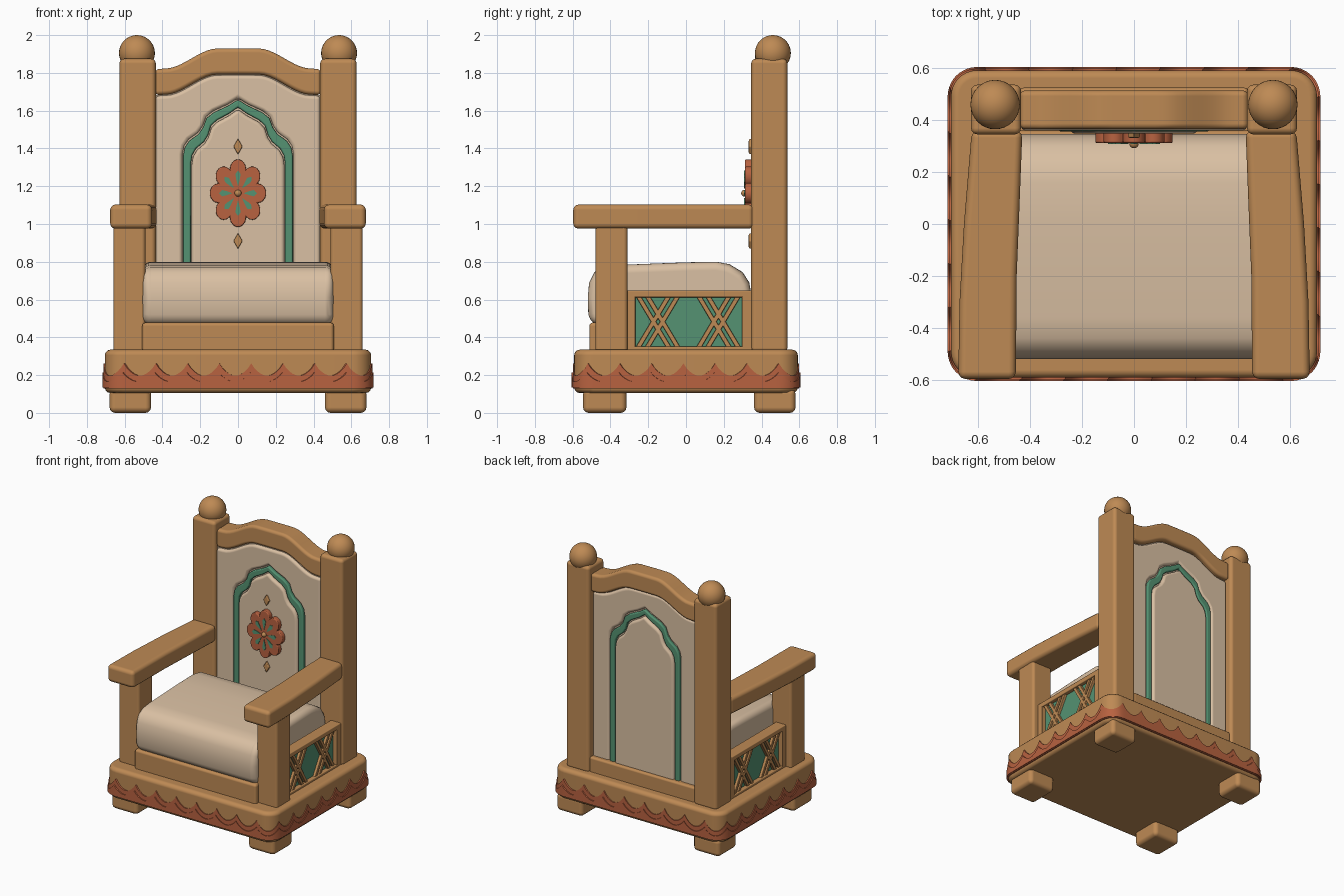
import bpy, bmesh, math
from mathutils import Vector

if "Cube" in bpy.data.objects:
    bpy.data.objects.remove(bpy.data.objects["Cube"])


def material(name, rgb):
    m = bpy.data.materials.new(name)
    m.use_nodes = True
    m.diffuse_color = (*rgb, 1)
    m.node_tree.nodes["Principled BSDF"].inputs["Base Color"].default_value = (*rgb, 1)
    return m


WOOD = material("warm wood", (0.515, 0.254, 0.089))
CREAM = material("cream fabric", (0.70, 0.527, 0.366))
RED = material("terracotta red", (0.479, 0.122, 0.051))
GREEN = material("painted green", (0.089, 0.287, 0.168))


def finish(name, bm, mat, bevel=0, seg=3, mirror=False):
    bmesh.ops.recalc_face_normals(bm, faces=bm.faces)
    me = bpy.data.meshes.new(name)
    bm.to_mesh(me)
    bm.free()
    me.materials.append(mat)
    me.shade_smooth()
    ob = bpy.data.objects.new(name, me)
    bpy.context.collection.objects.link(ob)
    if bevel:
        b = ob.modifiers.new("soft edges", "BEVEL")
        b.width, b.segments = bevel, seg
        b.limit_method, b.angle_limit = "ANGLE", math.radians(40)
        b.harden_normals = True
    else:
        me.set_sharp_from_angle(angle=math.radians(35))
    if mirror:
        ob.modifiers.new("other side", "MIRROR")
    return ob


def prism(name, pts, axis, lo, hi, mat, **kw):
    """Extrude a flat outline along one axis."""
    bm = bmesh.new()
    place = {"x": lambda p, t: (t, p[0], p[1]),
             "y": lambda p, t: (p[0], t, p[1]),
             "z": lambda p, t: (p[0], p[1], t)}[axis]
    low = [bm.verts.new(place(p, lo)) for p in pts]
    high = [bm.verts.new(place(p, hi)) for p in pts]
    bm.faces.new(low)
    bm.faces.new(high)
    n = len(pts)
    for i in range(n):
        j = (i + 1) % n
        bm.faces.new((low[i], low[j], high[j], high[i]))
    return finish(name, bm, mat, **kw)


def box(name, x, y, z, mat, **kw):
    pts = [(x[0], y[0]), (x[1], y[0]), (x[1], y[1]), (x[0], y[1])]
    return prism(name, pts, "z", z[0], z[1], mat, **kw)


def rounded_rect(hx, hy, r, n=8):
    pts = []
    for k, (sx, sy) in enumerate([(1, 1), (-1, 1), (-1, -1), (1, -1)]):
        for i in range(n + 1):
            a = math.pi / 2 * (k + i / n)
            pts.append((sx * (hx - r) + r * math.cos(a), sy * (hy - r) + r * math.sin(a)))
    return pts


def ball(name, centre, r, mat, **kw):
    bm = bmesh.new()
    bmesh.ops.create_uvsphere(bm, u_segments=32, v_segments=20, radius=r)
    bmesh.ops.translate(bm, verts=bm.verts, vec=centre)
    return finish(name, bm, mat, **kw)


# Plinth and feet
prism("plinth", rounded_rect(0.705, 0.592, 0.1), "z", 0.105, 0.335, WOOD, bevel=0.03)
for label, y in (("front", (-0.545, -0.315)), ("back", (0.36, 0.58))):
    box(label + "_feet", (0.46, 0.68), y, (0, 0.13), WOOD, bevel=0.03, mirror=True)


# Scalloped border wrapped around the plinth
def ribbon(name, grow, bottom, top, dip, waves=30, steps=10):
    loop = [Vector(p) for p in rounded_rect(0.705 + grow, 0.592 + grow, 0.1 + grow)]
    loop.append(loop[0])
    lengths = [0]
    for a, b in zip(loop, loop[1:]):
        lengths.append(lengths[-1] + (b - a).length)
    bm = bmesh.new()
    rings, total, seg = [], waves * steps, 0
    for i in range(total):
        s = lengths[-1] * i / total
        while lengths[seg + 1] < s:
            seg += 1
        f = (s - lengths[seg]) / max(lengths[seg + 1] - lengths[seg], 1e-6)
        p = loop[seg].lerp(loop[seg + 1], f)
        q = p * 0.96
        z = top - dip * abs(math.sin(math.pi * i / steps)) ** 0.8
        rings.append([bm.verts.new((c.x, c.y, h))
                      for c, h in ((p, bottom), (p, z), (q, z), (q, bottom))])
    for a, b in zip(rings, rings[1:] + rings[:1]):
        for k in range(4):
            bm.faces.new((a[k], a[k - 1], b[k - 1], b[k]))
    finish(name, bm, RED)


ribbon("scalloped_border", 0.007, 0.13, 0.262, 0.065)
ribbon("scalloped_ridge", 0.013, 0.135, 0.215, 0.05)

# Posts and finials
box("back_posts", (0.435, 0.628), (0.345, 0.537), (0.32, 1.875), WOOD, bevel=0.025, mirror=True)
box("front_posts", (0.49, 0.66), (-0.48, -0.31), (0.32, 1.0), WOOD, bevel=0.02, mirror=True)
ball("finials", (0.535, 0.46, 1.905), 0.095, WOOD, mirror=True)

# Armrests
arm = [(0.455, -0.597), (0.677, -0.597), (0.672, -0.3), (0.655, 0), (0.625, 0.36),
       (0.43, 0.36), (0.44, 0.1), (0.452, -0.2)]
prism("armrests", arm, "z", 0.975, 1.103, WOOD, bevel=0.028, mirror=True)

# Seat frame and cushion
box("seat_frame", (-0.507, 0.507), (-0.512, 0.36), (0.32, 0.478), WOOD, bevel=0.018)
cushion = [(-0.495, 0.465), (-0.517, 0.52), (-0.52, 0.61), (-0.513, 0.69), (-0.485, 0.745),
           (-0.44, 0.772), (-0.36, 0.783), (0, 0.797), (0.16, 0.8), (0.23, 0.787),
           (0.3, 0.745), (0.335, 0.69), (0.347, 0.62), (0.347, 0.465)]
prism("seat_cushion", cushion, "x", -0.505, 0.505, CREAM, bevel=0.045, seg=5)

# Side panels: frame, painted board and crossed slats
box("side_boards", (0.535, 0.585), (-0.32, 0.35), (0.33, 0.63), GREEN, mirror=True)
for label, y, z in (("top", (-0.32, 0.35), (0.612, 0.648)), ("bottom", (-0.32, 0.35), (0.325, 0.352)),
                    ("front", (-0.32, -0.268), (0.33, 0.64)), ("back", (0.297, 0.35), (0.33, 0.64))):
    box("side_frame_" + label, (0.53, 0.615), y, z, WOOD, bevel=0.006, mirror=True)
for cy in (-0.148, 0.172):
    for lean in (-1, 1):
        for shift in (-0.024, 0.024):
            c, h, w = cy + shift, 0.085 * lean, 0.014
            slat = [(c - h - w, 0.34), (c - h + w, 0.34), (c + h + w, 0.625), (c + h - w, 0.625)]
            prism("crossed_slat", slat, "x", 0.57, 0.605, WOOD, bevel=0.004, seg=2, mirror=True)


# Backrest
def arch(x, low, rise):
    t = min(max((0.38 - abs(x)) / 0.27, 0), 1)
    return low + rise * t * t * (3 - 2 * t) + 0.012 * (1 - (x / 0.44) ** 2)


XS = [-0.44 + 0.88 * i / 32 for i in range(33)]
top_edge = [(x, arch(x, 1.82, 0.098)) for x in XS]
low_edge = [(x, arch(x, 1.682, 0.098)) for x in XS]
prism("top_rail", top_edge + low_edge[::-1], "y", 0.365, 0.515, WOOD, bevel=0.022)
box("back_bottom_rail", (-0.44, 0.44), (0.4, 0.525), (0.32, 0.445), WOOD, bevel=0.015)
prism("back_core", [(-0.44, 0.4)] + low_edge + [(0.44, 0.4)], "y", 0.38, 0.475, CREAM)

half = [(0.27, 0.42), (0.27, 1.34), (0.262, 1.385), (0.24, 1.42), (0.195, 1.455),
        (0.172, 1.49), (0.155, 1.54), (0.12, 1.57), (0.05, 1.605)]
path = [(-x, z) for x, z in half] + [(0, 1.638)] + half[::-1]


def grown(sx, dz):
    return [(x * sx, z + dz if z > 0.5 else z) for x, z in path]


pad_edge = [(x * 0.99, z - 0.004) for x, z in low_edge]
prism("back_outer_padding", [(-0.436, 0.42)] + pad_edge + [(0.436, 0.42)] + grown(1.09, 0.028)[::-1],
      "y", 0.36, 0.492, CREAM, bevel=0.02, seg=4)
prism("back_inner_padding", grown(0.91, -0.03), "y", 0.348, 0.502, CREAM, bevel=0.02, seg=4)
prism("pointed_arch_trim", grown(1.075, 0.02) + grown(0.925, -0.02)[::-1],
      "y", 0.356, 0.496, GREEN, bevel=0.01)

# Flower ornament
CZ = 1.163
flower = []
for i in range(96):
    a = math.tau * i / 96
    r = 0.112 + 0.037 * abs(math.cos(4 * a)) ** 0.7
    flower.append((r * math.cos(a), CZ + 1.2 * r * math.sin(a)))
prism("flower", flower, "y", 0.312, 0.355, RED, bevel=0.007)
for i in range(8):
    a = math.tau * i / 8
    petal = []
    for u, v in ((0.03, 0), (0.06, 0.009), (0.085, 0.014), (0.1, 0), (0.085, -0.014), (0.06, -0.009)):
        petal.append((u * math.cos(a) - v * math.sin(a), CZ + 1.2 * (u * math.sin(a) + v * math.cos(a))))
    prism("petal_inlay", petal, "y", 0.308, 0.315, GREEN)
ball("flower_stud", (0, 0.31, CZ), 0.018, WOOD)

# Diamond studs above and below the flower
for cz in (0.91, 1.41):
    diamond = [(0.024, cz), (0, cz + 0.042), (-0.024, cz), (0, cz - 0.042)]
    prism("diamond_stud", diamond, "y", 0.332, 0.355, WOOD, bevel=0.006)
